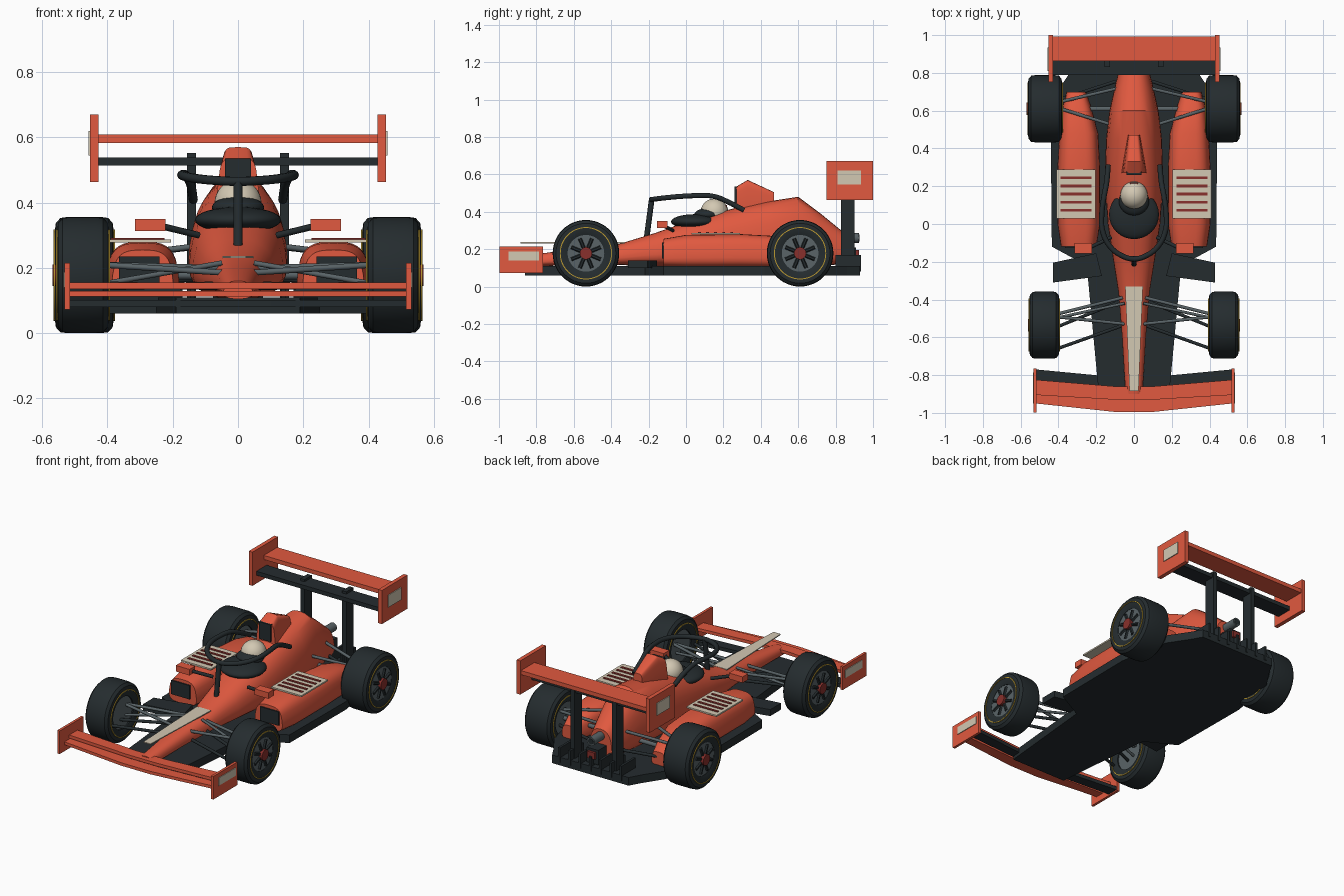
import bpy, bmesh, math
from mathutils import Vector

if "Cube" in bpy.data.objects:
    bpy.data.objects.remove(bpy.data.objects["Cube"])


def mat(name, r, g, b):
    m = bpy.data.materials.new(name)
    m.diffuse_color = (r, g, b, 1)
    m.use_nodes = True
    m.node_tree.nodes["Principled BSDF"].inputs["Base Color"].default_value = m.diffuse_color
    return m


RED = mat("red", .75, .1, .05)
DARK = mat("carbon", .018, .025, .028)
BEIGE = mat("beige", .65, .58, .45)
GREY = mat("grey", .1, .125, .135)
GOLD = mat("gold", .5, .32, .03)
MAROON = mat("maroon", .25, .03, .025)


def finish(bm, name, m, smooth=None):
    bmesh.ops.recalc_face_normals(bm, faces=bm.faces)
    me = bpy.data.meshes.new(name)
    bm.to_mesh(me)
    bm.free()
    ob = bpy.data.objects.new(name, me)
    bpy.context.collection.objects.link(ob)
    me.materials.append(m)
    if smooth:
        bpy.context.view_layer.objects.active = ob
        bpy.ops.object.select_all(action='DESELECT')
        ob.select_set(True)
        bpy.ops.object.shade_smooth_by_angle(angle=math.radians(smooth))
    return ob


def prism(name, outline, z0, z1, m):
    bm = bmesh.new()
    f = bm.faces.new([bm.verts.new((x, y, z0)) for x, y in outline])
    r = bmesh.ops.extrude_face_region(bm, geom=[f])
    for v in r['geom']:
        if isinstance(v, bmesh.types.BMVert):
            v.co.z = z1
    return finish(bm, name, m)


def box(name, x0, x1, y0, y1, z0, z1, m):
    return prism(name, [(x0, y0), (x1, y0), (x1, y1), (x0, y1)], z0, z1, m)


def both(half):
    return half + [(-x, y) for x, y in reversed(half)]


def loft(name, sections, m, power=2.5, taper=0.0, s=1, n=28):
    """Superellipse rings (y, x0, x1, z0, z1) skinned along y."""
    bm = bmesh.new()
    rings = []
    for y, x0, x1, z0, z1 in sections:
        ring = []
        for i in range(n):
            a = math.tau * i / n
            c, d = math.cos(a), math.sin(a)
            u = math.copysign(abs(c) ** (2 / power), c)
            w = math.copysign(abs(d) ** (2 / power), d)
            u *= 1 - taper * (w + 1) / 2
            ring.append(bm.verts.new((s * ((x0 + x1) / 2 + u * (x1 - x0) / 2), y,
                                      (z0 + z1) / 2 + w * (z1 - z0) / 2)))
        rings.append(ring)
    for a, b in zip(rings, rings[1:]):
        for i in range(n):
            bm.faces.new((a[i], a[(i + 1) % n], b[(i + 1) % n], b[i]))
    bm.faces.new(rings[0])
    bm.faces.new(rings[-1])
    return finish(bm, name, m, 35)


def rod(name, a, b, r, m, n=10):
    a, b = Vector(a), Vector(b)
    bm = bmesh.new()
    bmesh.ops.create_cone(bm, cap_ends=True, segments=n, radius1=r, radius2=r, depth=(b - a).length)
    bm.transform((b - a).to_track_quat('Z', 'Y').to_matrix().to_4x4())
    bmesh.ops.translate(bm, verts=bm.verts, vec=(a + b) / 2)
    return finish(bm, name, m, 40)


def lathe(name, profile, centre, m, s=1, n=48):
    """Closed (x, radius) profile turned about the wheel axle."""
    bm = bmesh.new()
    vs = [bm.verts.new((s * x, 0, r)) for x, r in profile]
    es = [bm.edges.new((vs[i], vs[(i + 1) % len(vs)])) for i in range(len(vs))]
    bmesh.ops.spin(bm, geom=vs + es, cent=(0, 0, 0), axis=(1, 0, 0), angle=math.tau,
                   steps=n, use_duplicate=False)
    bmesh.ops.remove_doubles(bm, verts=bm.verts, dist=1e-5)
    bmesh.ops.translate(bm, verts=bm.verts, vec=centre)
    return finish(bm, name, m, 35)


def ball(name, c, radii, m):
    bm = bmesh.new()
    bmesh.ops.create_uvsphere(bm, u_segments=32, v_segments=16, radius=1)
    bmesh.ops.scale(bm, verts=bm.verts, vec=radii)
    bmesh.ops.translate(bm, verts=bm.verts, vec=c)
    return finish(bm, name, m, 60)


# Floor and diffuser
prism("floor", both([(.19, -.86), (.25, -.22), (.435, -.12), (.44, .42), (.38, .74), (.30, .86), (.26, .93)]),
      .06, .11, DARK)
for i in range(7):
    x = -.21 + .07 * i
    box("diffuser_fin", x - .007, x + .007, .80, .935, .08, .17, DARK)

# Main body and engine cover
loft("body", [(y, -w, w, a, b) for y, w, a, b in (
    (-.90, .05, .105, .16), (-.6, .07, .115, .20), (-.36, .092, .115, .227), (-.16, .128, .11, .288),
    (0, .155, .105, .345), (.15, .167, .105, .39), (.3, .17, .105, .43), (.45, .165, .105, .457),
    (.6, .145, .105, .48), (.72, .115, .11, .39), (.83, .085, .12, .30))], RED, 2.6, .25)
# Air intake above the driver
loft("airbox", [(.27, -.07, .07, .38, .535), (.33, -.06, .06, .38, .57), (.47, -.037, .037, .38, .505)],
     RED, 5, .25)
box("airbox_mouth", -.04, .04, .26, .28, .43, .535, DARK)
# Cockpit, driver helmet and visor
ball("cockpit_opening", (0, .05, .347), (.132, .13, .04), DARK)
ball("headrest", (0, .12, .385), (.08, .075, .035), DARK)
ball("helmet", (0, .152, .398), (.072, .074, .072), BEIGE)
ball("visor", (0, .135, .402), (.066, .066, .024), DARK)
box("helmet_vent", -.02, .02, .205, .22, .42, .435, MAROON)

# Halo
cu = bpy.data.curves.new("halo", 'CURVE')
cu.dimensions = '3D'
cu.bevel_depth = .014
cu.bevel_resolution = 3
cu.use_fill_caps = True
half = [(.07, -.165, .468), (.13, -.115, .474), (.168, -.03, .482), (.17, .06, .486), (.158, .15, .482),
        (.145, .22, .455), (.137, .31, .408)]
pts = [(-x, y, z) for x, y, z in reversed(half)] + [(0, -.185, .465)] + half
sp = cu.splines.new('BEZIER')
sp.bezier_points.add(len(pts) - 1)
for p, co in zip(sp.bezier_points, pts):
    p.co = co
    p.handle_left_type = p.handle_right_type = 'AUTO'
sp.resolution_u = 4
halo = bpy.data.objects.new("halo", cu)
bpy.context.collection.objects.link(halo)
cu.materials.append(DARK)
rod("halo_pillar", (0, -.21, .265), (0, -.183, .468), .015, DARK)

# Nose plate
prism("nose_plate", both([(.024, -.885), (.047, -.33)]), .231, .237, BEIGE)


# Swept front wing elements
def wing(name, f_in, f_out, r_in, r_out, z0, z1, m):
    prism(name, both([(.1, f_in), (.52, f_out), (.52, r_out), (.1, r_in)]), z0, z1, m)


wing("front_wing_main", -.995, -.95, -.92, -.895, .112, .13, RED)
wing("front_wing_upper", -.93, -.905, -.86, -.825, .136, .155, RED)
wing("front_wing_flap", -.87, -.84, -.81, -.77, .08, .102, DARK)

# Rear wing
box("rear_wing_main", -.43, .43, .862, .993, .583, .608, RED)
box("rear_wing_lower", -.43, .43, .79, .89, .513, .538, DARK)
# Exhaust and rain light
lathe_rod = rod("exhaust", (0, .78, .26), (0, .925, .26), .026, GREY, 20)
rod("exhaust_bore", (0, .91, .26), (0, .927, .26), .018, DARK, 20)
box("rear_crash_box", -.04, .04, .78, .91, .12, .21, DARK)
box("rain_light", -.025, .025, .905, .925, .155, .195, MAROON)

for s, side in ((1, "right_"), (-1, "left_")):
    def sbox(name, x0, x1, *rest):
        box(side + name, *sorted((s * x0, s * x1)), *rest)

    def srod(name, a, b, r=.009, m=GREY):
        rod(side + name, (s * a[0], *a[1:]), (s * b[0], *b[1:]), r, m)

    # Sidepod with inlet and louvred panel
    loft(side + "sidepod", [(-.12, .19, .395, .105, .255), (0, .17, .415, .1, .276), (.3, .17, .415, .1, .28),
                            (.48, .18, .405, .1, .27), (.62, .22, .385, .1, .235), (.7, .25, .36, .105, .19)],
         RED, 3.2, .22, s)
    sbox("inlet", .24, .365, -.128, -.1, .15, .235, DARK)
    sbox("pod_panel", .205, .41, .03, .288, .278, .287, BEIGE)
    for i in range(5):
        y = .065 + .043 * i
        sbox("louvre", .225, .39, y, y + .015, .283, .291, MAROON)
    # Turning vane ahead of the sidepod
    prism(side + "turning_vane", [(s * x, y) for x, y in
                                  ((.2, -.155), (.43, -.205), (.43, -.31), (.17, -.275))], .1, .14, DARK)
    # Mirror
    sbox("mirror", .222, .315, -.155, -.1, .313, .35, RED)
    srod("mirror_stalk", (.12, -.07, .30), (.235, -.125, .328), .01, DARK)
    # Wing end plates and wing pylon
    sbox("front_endplate", .515, .531, -.998, -.765, .073, .215, RED)
    sbox("front_endplate_panel", .53, .535, -.95, -.785, .14, .188, BEIGE)
    sbox("rear_endplate", .428, .453, .752, 1.0, .463, .67, RED)
    sbox("rear_endplate_panel", .452, .458, .81, .935, .545, .62, BEIGE)
    sbox("wing_pylon", .128, .156, .83, .9, .09, .552, DARK)

    # Wheels
    for end, cy, x0, x1 in (("front_", -.535, .395, .555), ("rear_", .61, .38, .562)):
        nm = side + end
        c = (s * (x0 + x1) / 2, cy, .178)
        w = (x1 - x0) / 2
        lathe(nm + "tyre", [(-w + .012, .098), (-w, .13), (-w + .004, .16), (-w + .018, .175), (-w + .04, .178),
                            (w - .04, .178), (w - .018, .175), (w - .004, .16), (w, .13), (w - .012, .098)],
              c, DARK, s)
        for e in (-1, 1):
            lathe(nm + "tyre_stripe", [(e * (w - .004), .135), (e * (w + .003), .135),
                                       (e * (w + .003), .140), (e * (w - .004), .140)], c, GOLD, s)
        X = lambda d: s * (x1 + d)
        rod(nm + "rim", (s * (x0 + .02), cy, .178), (X(-.014), cy, .178), .1, GREY, 40)
        for i in range(8):
            a = math.tau * (i + .5) / 8
            d = Vector((0, math.cos(a), math.sin(a)))
            p = Vector((X(-.014), cy, .178))
            rod(nm + "spoke", p + d * .03, p + d * .085, .010, DARK, 6)
        rod(nm + "hub", (X(-.03), cy, .178), (X(.006), cy, .178), .033, MAROON, 20)

    # Front suspension
    srod("front_upper_arm_a", (.06, -.39, .20), (.42, -.48, .21))
    srod("front_upper_arm_b", (.04, -.53, .185), (.42, -.49, .21))
    srod("front_lower_arm_a", (.05, -.40, .15), (.42, -.55, .14), .009, DARK)
    srod("front_lower_arm_b", (.04, -.53, .14), (.42, -.665, .15), .009, DARK)
    srod("front_push_rod", (.05, -.42, .215), (.42, -.50, .15), .008)
    # Rear suspension
    srod("rear_upper_arm_a", (.10, .52, .27), (.42, .62, .23))
    srod("rear_upper_arm_b", (.08, .72, .27), (.42, .64, .23))
    srod("rear_lower_arm", (.08, .76, .17), (.42, .65, .15), .009, DARK)
    srod("drive_shaft", (.05, .61, .178), (.42, .61, .178), .013)
